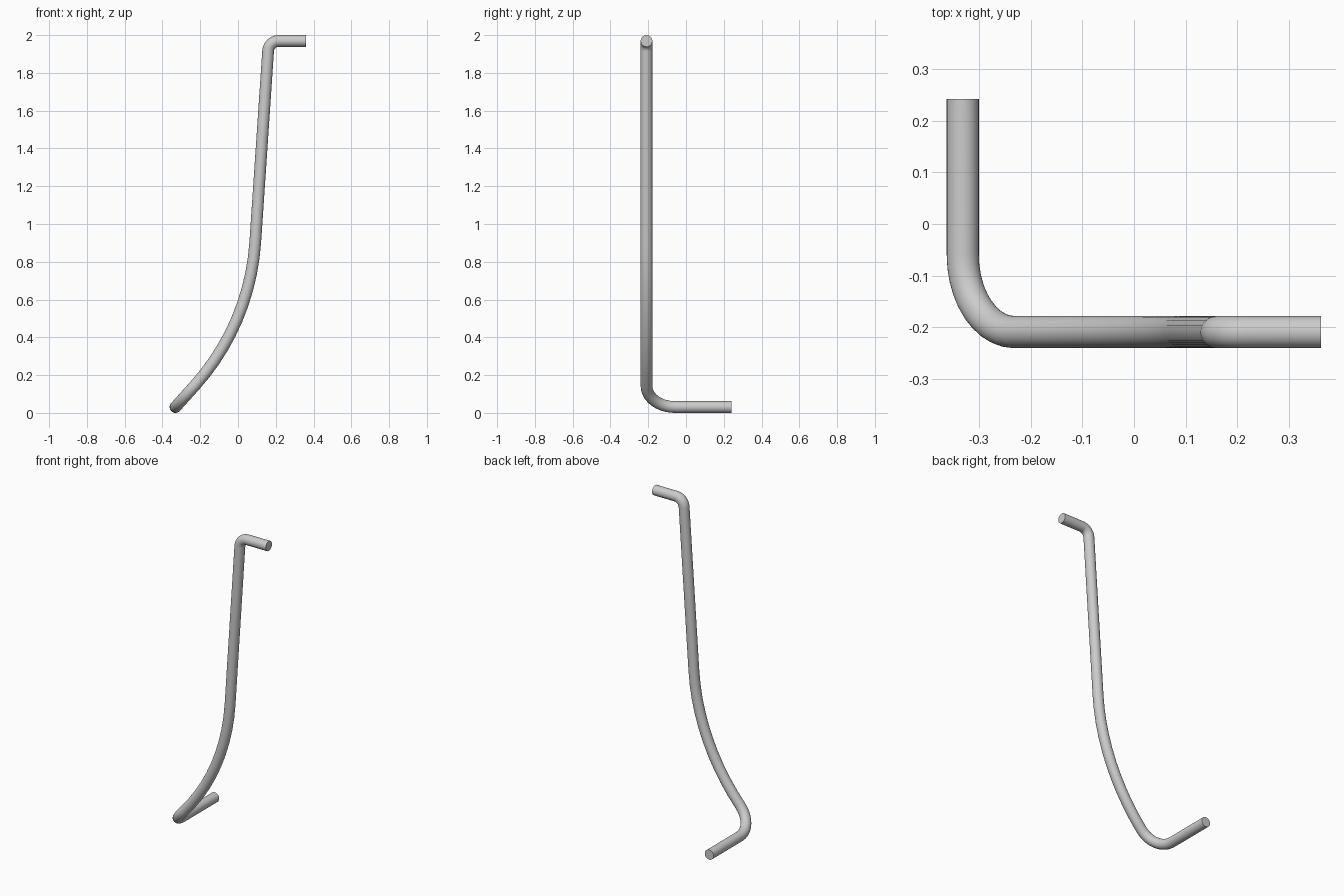
import bpy
import math
from mathutils import Vector

cube = bpy.data.objects.get("Cube")
if cube:
    bpy.data.objects.remove(cube, do_unlink=True)

RADIUS = 0.031
ROD_Y = -0.209

# Corners of the rod's centre line, each with the tangent length of its bend
start = Vector((-0.331, 0.242, RADIUS))
corners = [
    (Vector((-0.331, ROD_Y, RADIUS)), 0.15),   # foot bend
    (Vector((0.062, ROD_Y, 0.467)), 0.436),    # long sweep
    (Vector((0.163, ROD_Y, 1.969)), 0.052),    # top bend
]
end = Vector((0.361, ROD_Y, 1.969))


def round_corner(before, corner, after, tangent, steps=10):
    """Points of a circular arc that rounds one corner."""
    u = (before - corner).normalized()
    v = (after - corner).normalized()
    half = u.angle(v) / 2
    radius = tangent * math.tan(half)
    centre = corner + (u + v).normalized() * (tangent / math.cos(half))
    a = corner + u * tangent - centre
    side = -u
    turn = math.pi - 2 * half
    return [centre + a * math.cos(turn * i / steps)
            + side * radius * math.sin(turn * i / steps)
            for i in range(steps + 1)]


# Centre line
knots = [start] + [c for c, _ in corners] + [end]
path = [start]
for i, (corner, tangent) in enumerate(corners):
    path += round_corner(knots[i], corner, knots[i + 2], tangent)
path.append(end)

# Bent rod swept along the centre line
curve = bpy.data.curves.new("bent_rod", "CURVE")
curve.dimensions = "3D"
curve.bevel_depth = RADIUS
curve.bevel_resolution = 14
curve.use_fill_caps = True
spline = curve.splines.new("POLY")
spline.points.add(len(path) - 1)
for point, co in zip(spline.points, path):
    point.co = (*co, 1)

rod = bpy.data.objects.new("bent_rod", curve)
bpy.context.collection.objects.link(rod)
bpy.ops.object.select_all(action="DESELECT")
rod.select_set(True)
bpy.context.view_layer.objects.active = rod
bpy.ops.object.convert(target="MESH")
bpy.ops.object.shade_smooth_by_angle(angle=math.radians(40))
